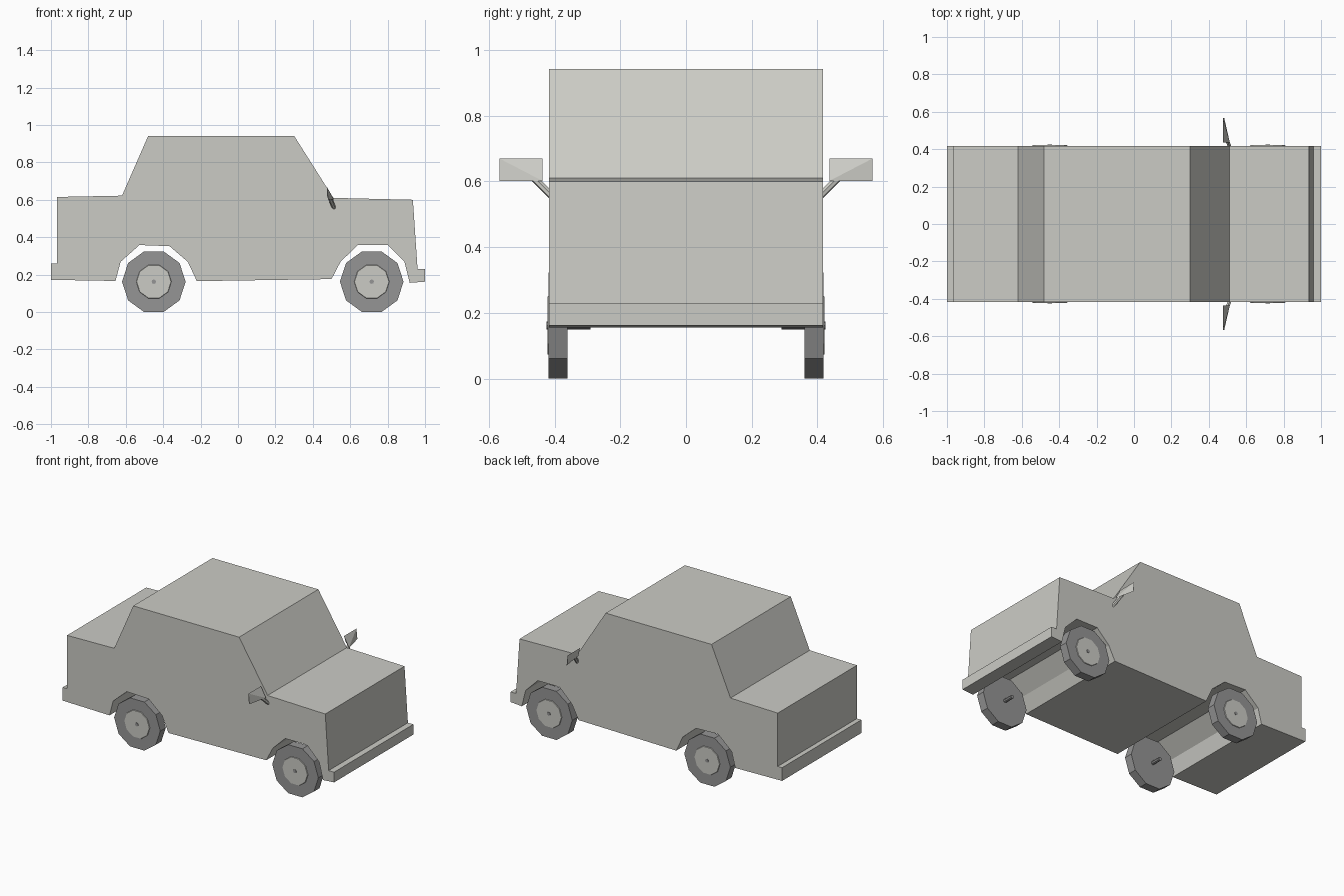
import bpy, bmesh, math
from mathutils import Vector, Matrix

cube = bpy.data.objects.get("Cube")
if cube:
    bpy.data.objects.remove(cube, do_unlink=True)


def material(name, rgb):
    mat = bpy.data.materials.new(name)
    mat.use_nodes = True
    mat.diffuse_color = (*rgb, 1)
    mat.node_tree.nodes["Principled BSDF"].inputs["Base Color"].default_value = (*rgb, 1)
    return mat


PAINT = material("pale_grey_paint", (0.60, 0.60, 0.56))
RUBBER = material("dark_grey_rubber", (0.30, 0.30, 0.30))


def finish(name, bm, mat):
    bmesh.ops.recalc_face_normals(bm, faces=bm.faces)
    mesh = bpy.data.meshes.new(name)
    bm.to_mesh(mesh)
    bm.free()
    mesh.materials.append(mat)
    obj = bpy.data.objects.new(name, mesh)
    bpy.context.collection.objects.link(obj)
    return obj


def disc(name, x, y_in, y_out, z, r_in, r_out, sides, mat):
    """Cylinder or cone lying along y, from y_in to y_out."""
    bm = bmesh.new()
    side = 1 if y_out > y_in else -1
    bmesh.ops.create_cone(bm, cap_ends=True, segments=sides, radius1=r_in,
                          radius2=r_out, depth=abs(y_out - y_in))
    # Put a vertex on the x axis so that the wheel stands on a flat edge
    first = max(bm.verts, key=lambda v: v.co.x).co
    spin = Matrix.Rotation(-math.atan2(first.y, first.x), 4, "Z")
    turn = Matrix.Rotation(-side * math.pi / 2, 4, "X")
    place = Matrix.Translation((x, (y_in + y_out) / 2, z))
    bm.transform(place @ turn @ spin)
    return finish(name, bm, mat)


# Body: side profile with open wheel arches, swept across the width
profile = [
    (-1, .172), (-1, .26), (-.968, .26), (-.968, .615), (-.62, .622),
    (-.48, .942), (.3, .942), (.51, .61), (.935, .6), (.96, .23), (1, .23),
    (1, .162), (.918, .156), (.89, .268), (.8, .358), (.64, .358),
    (.548, .268), (.5, .176), (-.22, .165), (-.268, .268), (-.366, .352),
    (-.527, .358), (-.628, .268), (-.655, .166)]
bm = bmesh.new()
face = bm.faces.new([bm.verts.new((x, -.417, z)) for x, z in profile])
swept = bmesh.ops.extrude_face_region(bm, geom=[face])["geom"]
bmesh.ops.translate(bm, vec=(0, .834, 0),
                    verts=[v for v in swept if isinstance(v, bmesh.types.BMVert)])
finish("body", bm, PAINT)

# Wheels: ten-sided tyre, raised hub cap, axle stub
Z = .162
for end, x in (("front", .715), ("rear", -.45)):
    for hand, s in (("left", 1), ("right", -1)):
        tag = f"{end}_{hand}"
        disc(f"tyre_{tag}", x, s * .36, s * .418, Z, .17, .17, 10, RUBBER)
        disc(f"hub_cap_{tag}", x, s * .416, s * .422, Z, .095, .092, 10, PAINT)
        disc(f"axle_stub_{tag}", x, s * .29, s * .425, Z, .012, .012, 8, RUBBER)

# Door mirrors: tapered wedge housing on a slanted stalk
for hand, s in (("left", 1), ("right", -1)):
    bm = bmesh.new()
    for x, y, z in [(.475, .437, .67), (.512, .437, .602), (.475, .455, .625),
                    (.475, .568, .67), (.482, .568, .602), (.475, .568, .625)]:
        bm.verts.new((x, s * y, z))
    bmesh.ops.convex_hull(bm, input=bm.verts)
    finish(f"mirror_{hand}", bm, PAINT)

    bm = bmesh.new()
    start, tip = Vector((.515, s * .405, .552)), Vector((.487, s * .475, .622))
    bmesh.ops.create_cone(bm, cap_ends=True, segments=6, radius1=.011,
                          radius2=.011, depth=(tip - start).length)
    aim = (tip - start).to_track_quat("Z", "Y").to_matrix().to_4x4()
    bm.transform(Matrix.Translation((start + tip) / 2) @ aim)
    finish(f"mirror_stalk_{hand}", bm, PAINT)
